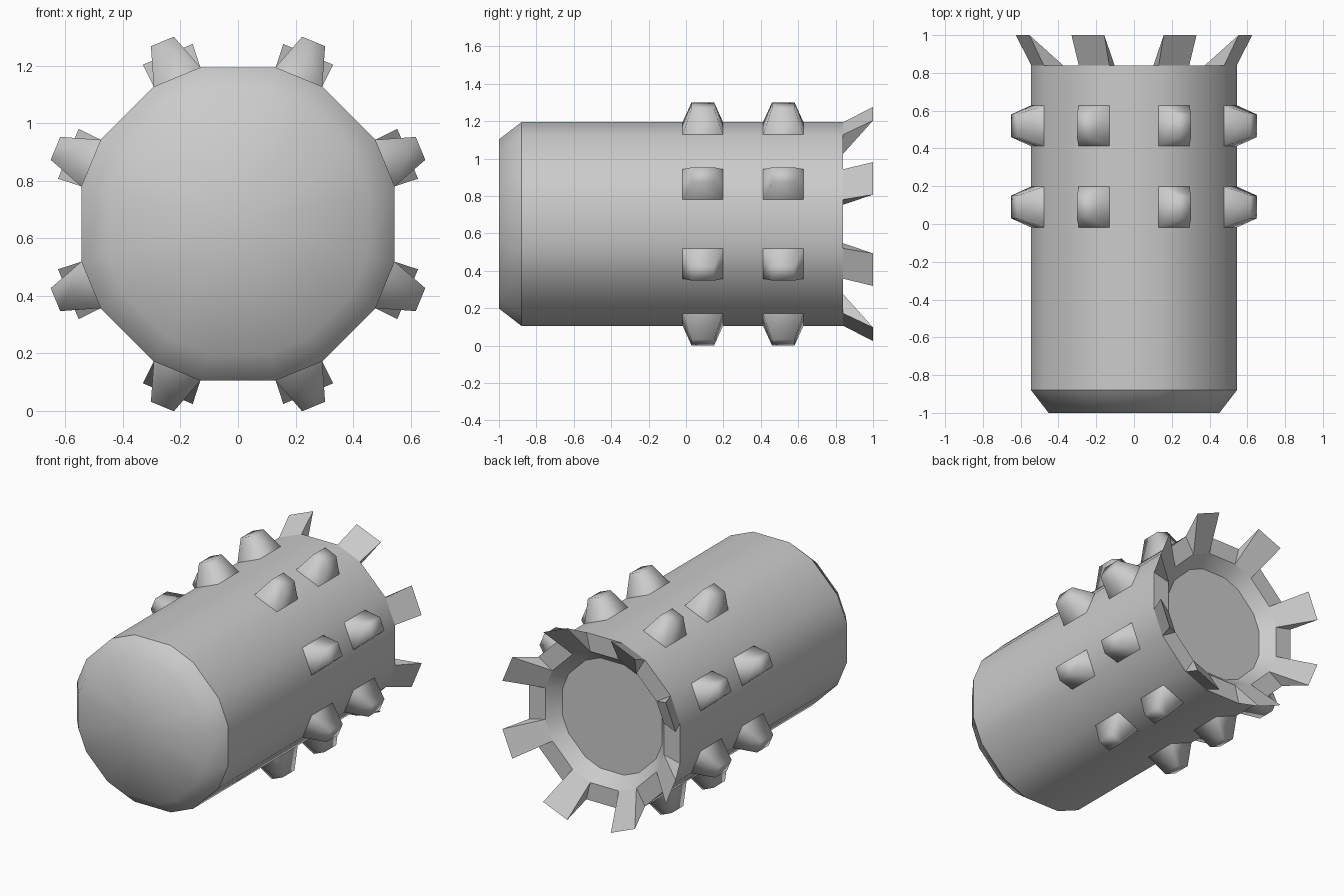
import bpy, bmesh
from math import sin, cos, radians

if "Cube" in bpy.data.objects:
    bpy.data.objects.remove(bpy.data.objects["Cube"], do_unlink=True)

AXIS_Z = 0.65
CORNERS = [22.5 + 45 * i for i in range(8)]   # directions of the narrow facets
HALF = 9                                      # half angle of a narrow facet

grey = bpy.data.materials.new("plain_grey")
grey.use_nodes = True
colour = (0.6, 0.6, 0.6, 1)
grey.diffuse_color = colour
grey.node_tree.nodes["Principled BSDF"].inputs["Base Color"].default_value = colour


def polar(r, angle, y):
    a = radians(angle)
    return (r * cos(a), y, AXIS_Z + r * sin(a))


def loft(name, rings, sharp_rings=(), smooth=True, domed=False):
    """Skin a list of point rings, cap both ends, keep chosen rings sharp."""
    bm = bmesh.new()
    loops = [[bm.verts.new(p) for p in ring] for ring in rings]
    n = len(loops[0])
    for a, b in zip(loops, loops[1:]):
        for i in range(n):
            j = (i + 1) % n
            bm.faces.new((a[i], a[j], b[j], b[i]))
    first = bm.faces.new(loops[0])
    bm.faces.new(loops[-1])
    for k in sharp_rings:
        for i in range(n):
            bm.edges.get((loops[k][i], loops[k][(i + 1) % n])).smooth = False
    if domed:
        bmesh.ops.poke(bm, faces=[first])
    bmesh.ops.recalc_face_normals(bm, faces=bm.faces)
    for f in bm.faces:
        f.smooth = smooth
    mesh = bpy.data.meshes.new(name)
    bm.to_mesh(mesh)
    bm.free()
    mesh.materials.append(grey)
    obj = bpy.data.objects.new(name, mesh)
    bpy.context.collection.objects.link(obj)
    return obj


# Barrel: chamfered nose, straight wall, flat rim, funnel and recessed floor
facets = [c + s for c in CORNERS for s in (-HALF, HALF)]
profile = [(0.465, -1), (0.56, -0.88), (0.56, 0.84), (0.44, 0.84), (0.37, 0.76)]
loft("barrel", [[polar(r, a, y) for a in facets] for r, y in profile],
     sharp_rings=(1, 2, 3, 4), domed=True)

for i, c in enumerate(CORNERS):
    # Two rows of tapered studs on the narrow facets
    for row, y in (("front", 0.09), ("rear", 0.52)):
        def patch(r, half, depth):
            return [polar(r, c + s * half, y + t * depth)
                    for s, t in ((-1, -1), (1, -1), (1, 1), (-1, 1))]
        loft(f"{row}_stud_{i + 1}", [patch(0.56, HALF, 0.108), patch(0.688, 3.6, 0.06)],
             sharp_rings=(0,))

    # Flared wedge prong on the rim, ending in a knife edge
    wedge = [[polar(0.44, c + s, 0.84), polar(0.56, c + s, 0.84),
              polar(0.645, c + s * 0.93, 1)] for s in (-HALF, HALF)]
    loft(f"rim_prong_{i + 1}", wedge, smooth=False)
